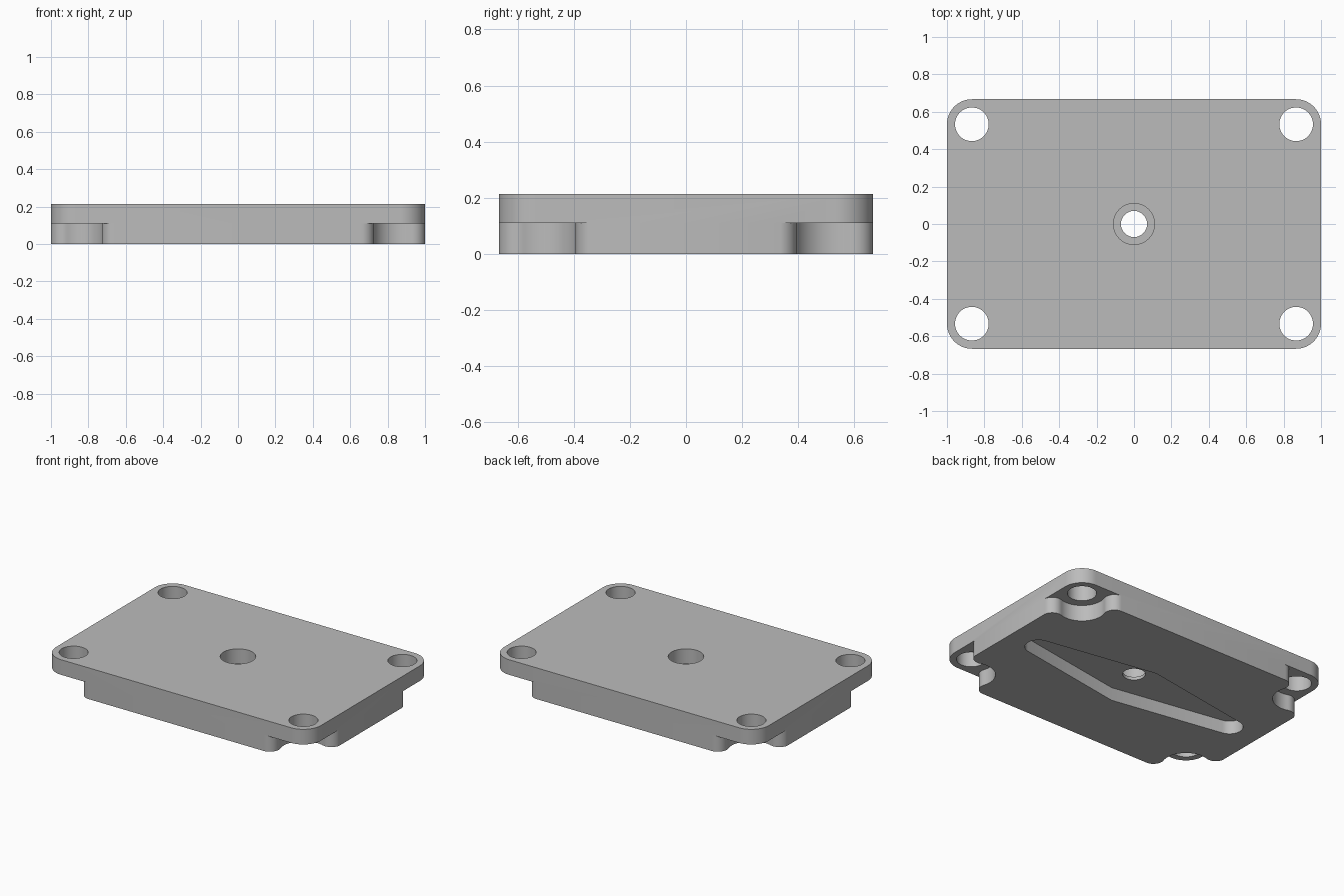
import bpy, bmesh
from math import sin, cos, pi, atan2, sqrt, asin

cube = bpy.data.objects.get("Cube")
if cube:
    bpy.data.objects.remove(cube, do_unlink=True)

HALF_X, HALF_Y, HEIGHT = 1.0, 0.667, 0.213
SHELF = 0.11                      # underside of the corner flanges
HOLE_X, HOLE_Y = 0.867, 0.533     # corner screw holes
CORNER = 0.134                    # plate corner radius

grey = bpy.data.materials.new("plain grey")
grey.use_nodes = True
grey.diffuse_color = (0.5, 0.5, 0.5, 1)
grey.node_tree.nodes["Principled BSDF"].inputs["Base Color"].default_value = (0.5, 0.5, 0.5, 1)


def arc(cx, cy, r, start, end, n):
    steps = [start + (end - start) * i / n for i in range(n + 1)]
    return [(cx + r * cos(a), cy + r * sin(a)) for a in steps]


def prism(name, outline, z0, z1):
    """Extrude a flat outline from z0 to z1."""
    bm = bmesh.new()
    face = bm.faces.new([bm.verts.new((x, y, z0)) for x, y in outline])
    top = bmesh.ops.extrude_face_region(bm, geom=[face])["geom"]
    verts = [g for g in top if isinstance(g, bmesh.types.BMVert)]
    bmesh.ops.translate(bm, verts=verts, vec=(0, 0, z1 - z0))
    bmesh.ops.recalc_face_normals(bm, faces=bm.faces)
    mesh = bpy.data.meshes.new(name)
    bm.to_mesh(mesh)
    bm.free()
    mesh.materials.append(grey)
    obj = bpy.data.objects.new(name, mesh)
    bpy.context.collection.objects.link(obj)
    return obj


def circle(cx, cy, r, n=48):
    return arc(cx, cy, r, 0, 2 * pi, n)[:-1]


def cut(target, outline, z0, z1):
    cutter = prism("cutter", outline, z0, z1)
    cutter.hide_render = True
    mod = target.modifiers.new("cut", 'BOOLEAN')
    mod.operation, mod.solver, mod.object = 'DIFFERENCE', 'EXACT', cutter
    bpy.context.view_layer.objects.active = target
    bpy.ops.object.modifier_apply(modifier=mod.name)
    bpy.data.objects.remove(cutter, do_unlink=True)


# Rounded plate
outline = []
for i, (sx, sy) in enumerate([(1, 1), (-1, 1), (-1, -1), (1, -1)]):
    outline += arc(sx * (HALF_X - CORNER), sy * (HALF_Y - CORNER), CORNER,
                   i * pi / 2, (i + 1) * pi / 2, 16)
plate = prism("mounting_plate", outline, 0, HEIGHT)

# Corner notch: concave arc round the hole, blended into both sides by fillets
R, r, edge = 0.15, 0.067, HALF_Y - HOLE_Y
d = sqrt((R + r) ** 2 - (edge - r) ** 2)
tilt = atan2(edge - r, d)
fillet = arc(-d, edge - r, r, pi / 2, -tilt, 12)
bowl = arc(0, 0, R, pi - tilt, 3 * pi / 2 + tilt, 28)
notch = fillet + bowl[1:-1] + [(y, x) for x, y in reversed(fillet)]
far = 0.3
notch += [(far, -d), (far, far), (-d, far)]

for sx in (1, -1):
    for sy in (1, -1):
        hx, hy = sx * HOLE_X, sy * HOLE_Y
        cut(plate, [(hx + sx * x, hy + sy * y) for x, y in notch], -0.1, SHELF)
        cut(plate, circle(hx, hy, 0.09), SHELF - 0.05, HEIGHT + 0.1)

# Tapered pocket underneath, widest in the middle with round ends
END_X, END_R, MID = 0.77, 0.085, 0.215
lean = atan2(MID, END_X) 
swing = pi / 2 - (lean - asin(END_R / sqrt(END_X ** 2 + MID ** 2)))
pocket = (arc(END_X, 0, END_R, -swing, swing, 20) + [(0, MID)]
          + arc(-END_X, 0, END_R, pi - swing, pi + swing, 20) + [(0, -MID)])
cut(plate, pocket, -0.1, 0.09)

# Counterbored centre hole
cut(plate, circle(0, 0, 0.11), 0.112, HEIGHT + 0.1)
cut(plate, circle(0, 0, 0.07), -0.1, HEIGHT + 0.1)

bpy.ops.object.select_all(action='DESELECT')
plate.select_set(True)
bpy.context.view_layer.objects.active = plate
bpy.ops.object.shade_smooth_by_angle(angle=pi / 6)
